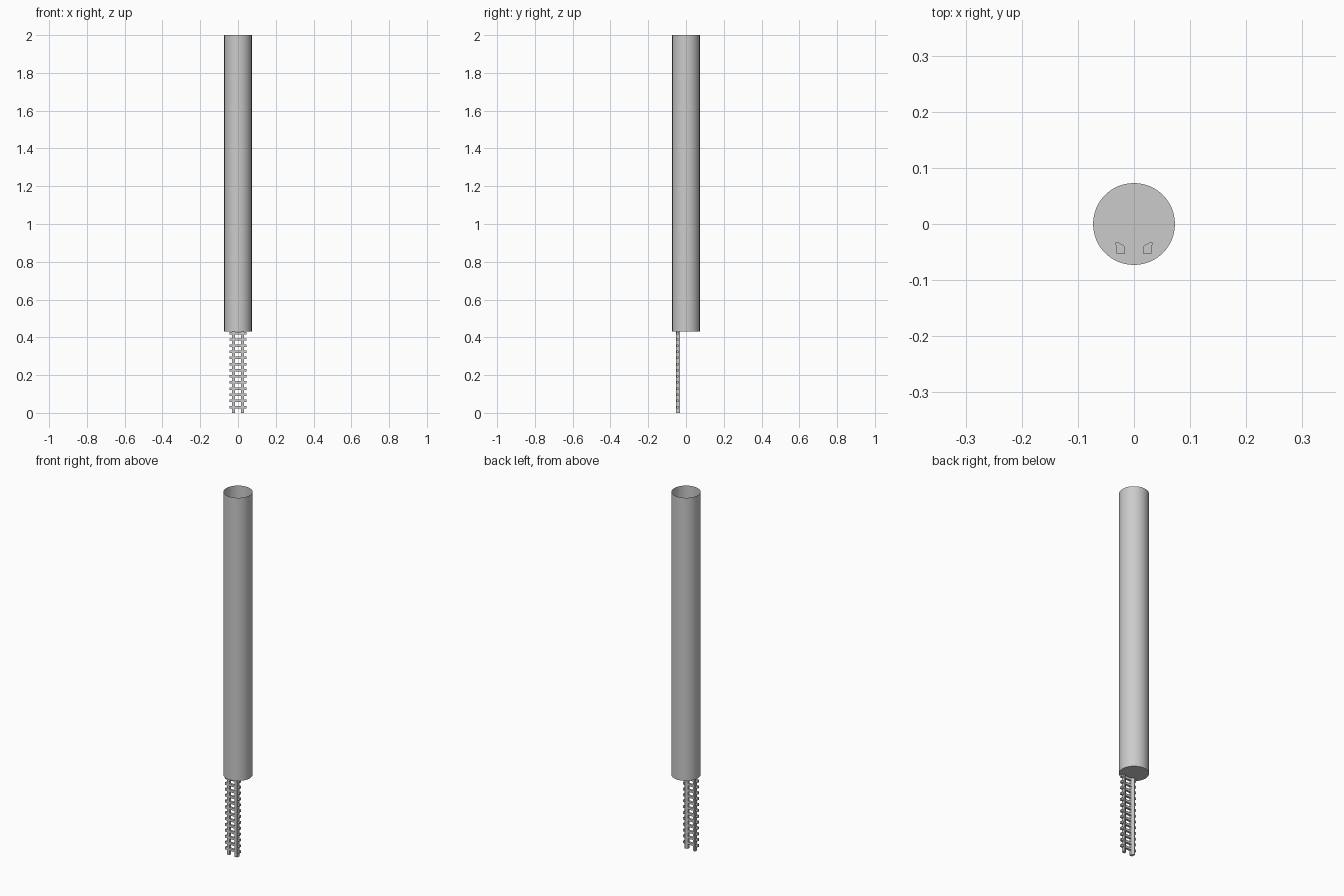
import bpy, bmesh, math

if "Cube" in bpy.data.objects:
    bpy.data.objects.remove(bpy.data.objects["Cube"])

R = 0.073          # tube radius
Z0, Z1 = 0.43, 2.0 # tube bottom and top
SEGS = 48


def finish(name, bm, smooth=None):
    bmesh.ops.recalc_face_normals(bm, faces=bm.faces)
    mesh = bpy.data.meshes.new(name)
    bm.to_mesh(mesh)
    bm.free()
    ob = bpy.data.objects.new(name, mesh)
    bpy.context.collection.objects.link(ob)
    if smooth is not None:
        bpy.ops.object.select_all(action='DESELECT')
        ob.select_set(True)
        bpy.context.view_layer.objects.active = ob
        bpy.ops.object.shade_smooth_by_angle(angle=math.radians(smooth))
    return ob


# Tall tube: open top, closed floor with a narrow rim ring
bm = bmesh.new()
rings = []
for r, z in [(R, Z1), (R, Z0), (R - 0.005, Z0)]:
    rings.append([bm.verts.new((r * math.cos(2 * math.pi * i / SEGS),
                                r * math.sin(2 * math.pi * i / SEGS), z))
                  for i in range(SEGS)])
for a, b in zip(rings, rings[1:]):
    for i in range(SEGS):
        j = (i + 1) % SEGS
        bm.faces.new((a[i], a[j], b[j], b[i]))
bm.faces.new(rings[-1])
finish("tube", bm, 40)

# Two mirrored rails running up through the tube floor
profile = [(0.016, -0.053), (0.031, -0.053), (0.033, -0.033),
           (0.029, -0.032), (0.016, -0.040)]
for side, label in ((-1, "left"), (1, "right")):
    bm = bmesh.new()
    low = bm.faces.new([bm.verts.new((side * x, y, 0)) for x, y in profile])
    ext = bmesh.ops.extrude_face_region(bm, geom=[low], use_keep_orig=True)
    for v in ext["geom"]:
        if isinstance(v, bmesh.types.BMVert):
            v.co.z = Z0 + 0.008
    finish(f"{label}_rail", bm, 30)

# Evenly spaced cross bars between and beyond the rails
for n in range(13):
    bm = bmesh.new()
    bmesh.ops.create_cube(bm, size=1)
    bmesh.ops.scale(bm, vec=(0.09, 0.012, 0.013), verts=bm.verts)
    bmesh.ops.translate(bm, vec=(0, -0.045, 0.031 + n * 0.0325), verts=bm.verts)
    finish(f"cross_bar_{n + 1}", bm)
